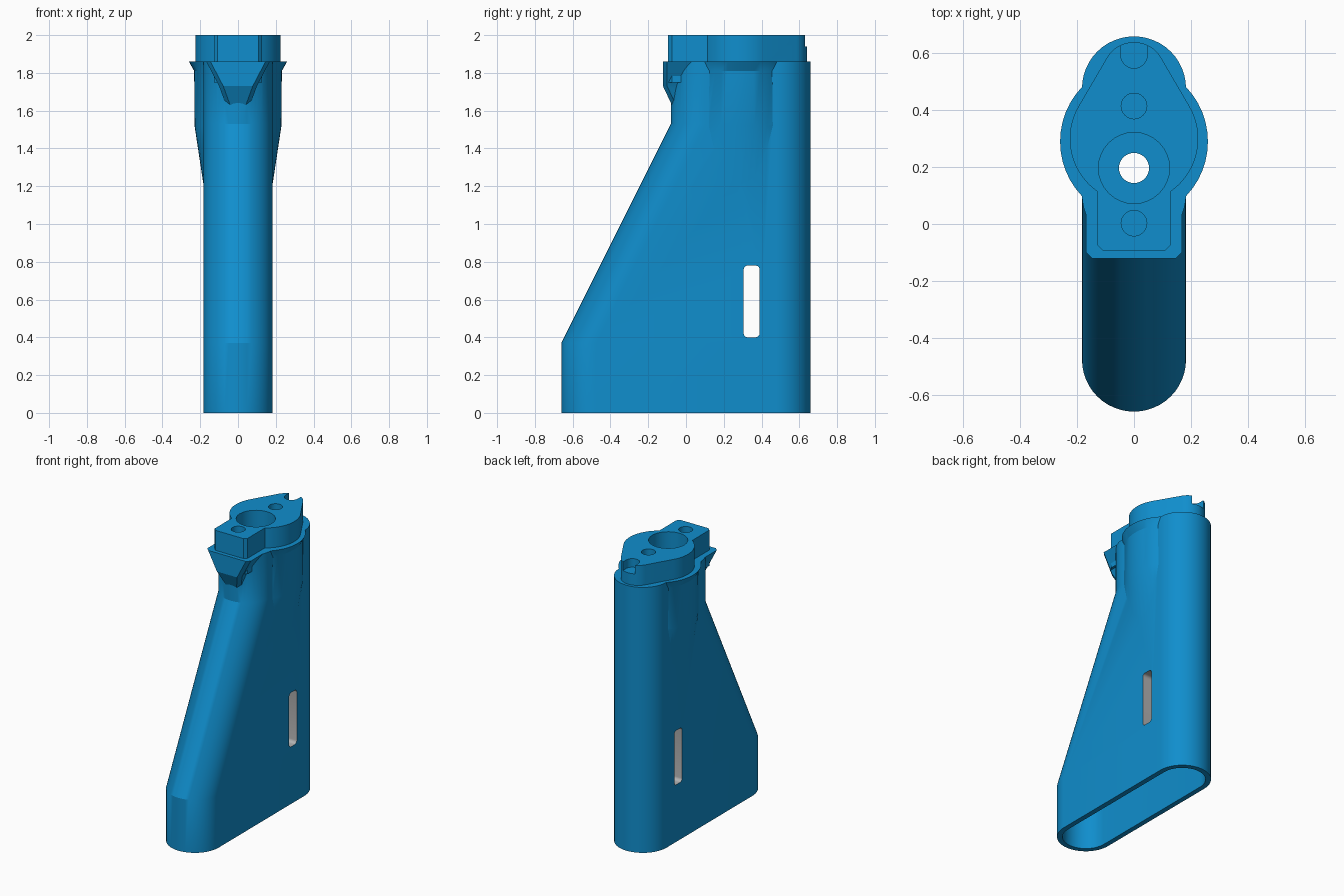
import bpy, bmesh, math

if "Cube" in bpy.data.objects:
    bpy.data.objects.remove(bpy.data.objects["Cube"])


def material(name, rgb):
    m = bpy.data.materials.new(name)
    m.diffuse_color = (*rgb, 1)
    m.use_nodes = True
    m.node_tree.nodes["Principled BSDF"].inputs["Base Color"].default_value = m.diffuse_color
    return m


blue = material("blue_plastic", (0.005, 0.27, 0.61))
grey = material("grey_slot", (0.45, 0.45, 0.45))


def loft(name, rings, mat=blue):
    """Closed solid through rings with equal point counts."""
    bm = bmesh.new()
    vs = [[bm.verts.new(p) for p in r] for r in rings]
    n = len(vs[0])
    for a, b in zip(vs, vs[1:]):
        for i in range(n):
            j = (i + 1) % n
            bm.faces.new((a[i], a[j], b[j], b[i]))
    bm.faces.new(vs[0][::-1])
    bm.faces.new(vs[-1])
    bmesh.ops.recalc_face_normals(bm, faces=bm.faces[:])
    me = bpy.data.meshes.new(name)
    bm.to_mesh(me)
    bm.free()
    me.materials.append(mat)
    ob = bpy.data.objects.new(name, me)
    bpy.context.collection.objects.link(ob)
    return ob


def arc(cx, cy, rx, ry, a0, a1, n):
    return [(cx + rx * math.cos(math.radians(a0 + (a1 - a0) * i / n)),
             cy + ry * math.sin(math.radians(a0 + (a1 - a0) * i / n))) for i in range(n + 1)]


def at(pts, z):
    return [(x, y, z) for x, y in pts]


def stadium(r, front, back):
    return arc(0, back - r, r, r, 0, 180, 24) + arc(0, front + r, r, r, 180, 360, 24)


def ellipse(cy, rx, ry, n=48):
    return arc(0, cy, rx, ry, 0, 360 - 360 / n, n - 1)


def cylinder(name, y, r, z0, z1):
    return loft(name, [at(ellipse(y, r, r, 32), z) for z in (z0, z1)])


def combine(target, tool, op):
    mod = target.modifiers.new(op, 'BOOLEAN')
    mod.operation = op
    mod.solver = 'EXACT'
    mod.material_mode = 'TRANSFER'
    mod.object = tool
    bpy.context.view_layer.objects.active = target
    bpy.ops.object.modifier_apply(modifier=mod.name)
    bpy.data.objects.remove(tool, do_unlink=True)


def rounded_rect(y0, y1, z0, z1, r):
    pts = []
    for cy, cz, a in ((y1 - r, z1 - r, 0), (y0 + r, z1 - r, 90),
                      (y0 + r, z0 + r, 180), (y1 - r, z0 + r, 270)):
        pts += arc(cy, cz, r, r, a, a + 90, 5)
    return pts


def cross_bar(name, outline, half, mat):
    return loft(name, [[(x, y, z) for y, z in outline] for x in (-half, half)], mat)


# Main body: rounded section with a sloping front
body = loft("stock_body", [at(stadium(0.183, f, 0.66), z) for z, f in
                           ((0, -0.66), (0.37, -0.66), (1.53, -0.08), (1.86, -0.08))])

# Side bulge below the top rim
bulge = loft("side_bulge", [at(ellipse(0.29, rx, ry), z) for z, rx, ry in
                            ((1.19, 0.18, 0.27), (1.52, 0.23, 0.28), (1.81, 0.232, 0.27),
                             (1.86, 0.26, 0.27))])
combine(body, bulge, 'UNION')


# Flared front lip
def lip(w, front, c):
    return [(-w, 0.10), (-w, front + c), (-w + c, front), (w - c, front), (w, front + c), (w, 0.10)]


flare = loft("front_lip", [at(lip(w, f, 0.022), z) for z, w, f in
                           ((1.62, 0.06, -0.07), (1.73, 0.10, -0.122), (1.86, 0.168, -0.122))])
combine(body, flare, 'UNION')

# Top plug: wide circle, narrower back end, square front tab
tilt = math.degrees(math.asin((0.226 - 0.11) / 0.23))
plug_outline = (arc(0, 0.30, 0.226, 0.226, -55.5, tilt, 20)
                + arc(0, 0.53, 0.11, 0.11, tilt, 180 - tilt, 16)
                + arc(0, 0.30, 0.226, 0.226, 180 - tilt, 235.5, 20)
                + [(-0.128, -0.075), (-0.108, -0.095), (0.108, -0.095), (0.128, -0.075)])
combine(body, loft("top_plug", [at(plug_outline, z) for z in (1.75, 2.0)]), 'UNION')

# Hollow interior, open at the bottom
cavity = loft("cavity", [at(stadium(0.148, f, 0.625), z) for z, f in
                         ((-0.1, -0.625), (0.36, -0.625), (1.25, -0.18))])
combine(body, cavity, 'DIFFERENCE')

# Hanging bosses inside
for y in (0.003, 0.415):
    combine(body, cylinder("boss", y, 0.065, 0.24, 1.35), 'UNION')

# Through slot with its lining
combine(body, cross_bar("slot_lining", rounded_rect(0.285, 0.41, 0.38, 0.80, 0.04), 0.165, blue), 'UNION')
combine(body, cross_bar("slot_cut", rounded_rect(0.305, 0.39, 0.40, 0.78, 0.022), 0.4, grey), 'DIFFERENCE')

# Bores in the top: counterbore, through hole and two screw holes
for y, r, z0 in ((0.197, 0.125, 1.6), (0.197, 0.053, 1.1), (0.003, 0.045, 1.65), (0.415, 0.045, 1.65)):
    combine(body, cylinder("bore", y, r, z0, 2.1), 'DIFFERENCE')

# Open notch at the back of the plug
notch = arc(0, 0.595, 0.047, 0.047, 180, 360, 16) + [(0.047, 0.72), (-0.047, 0.72)]
combine(body, loft("notch", [at(notch, z) for z in (1.94, 2.1)]), 'DIFFERENCE')

bpy.ops.object.select_all(action='DESELECT')
body.select_set(True)
bpy.context.view_layer.objects.active = body
bpy.ops.object.shade_smooth_by_angle(angle=math.radians(25))
